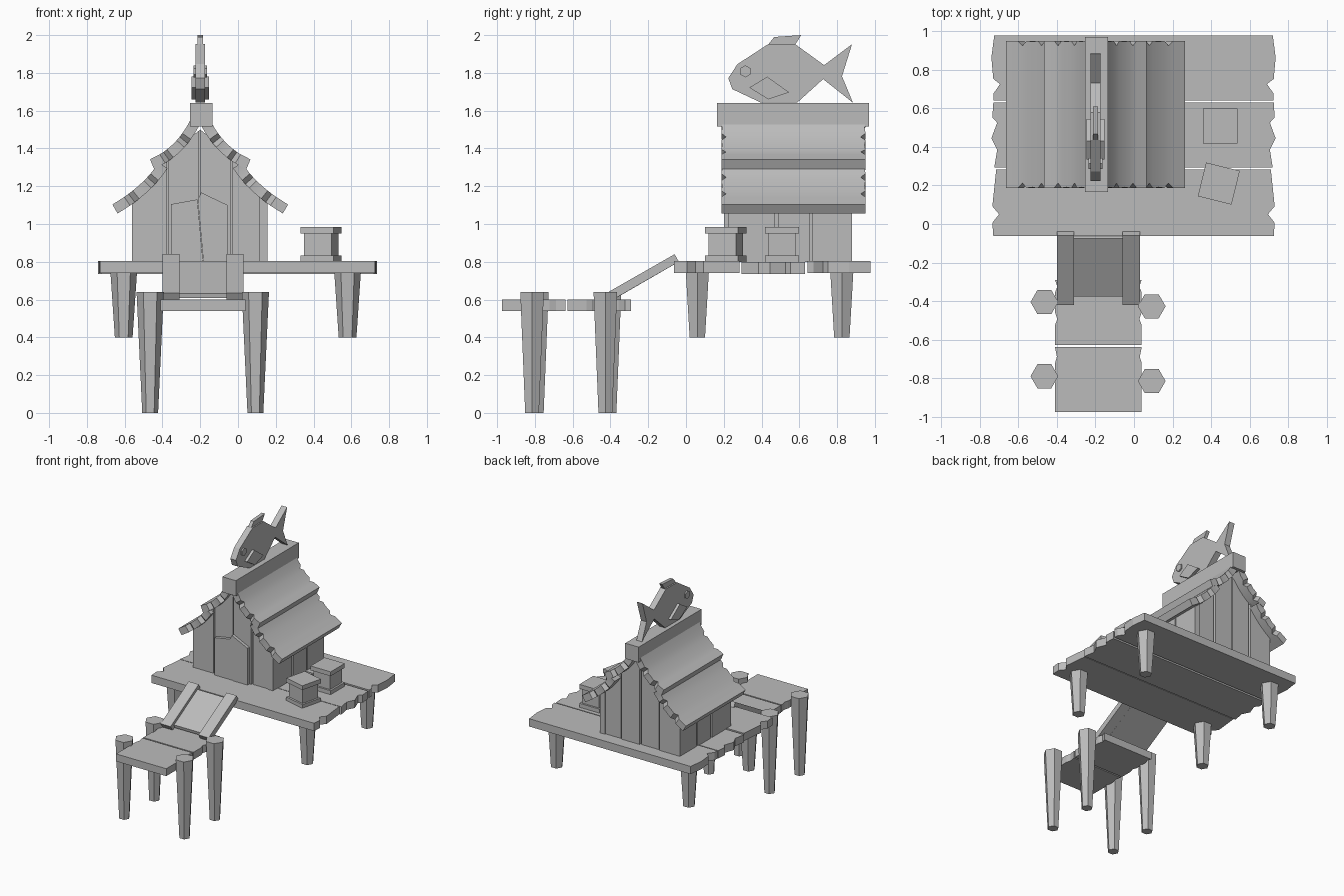
import bpy, bmesh, math
from mathutils import Matrix, Vector

cube = bpy.data.objects.get("Cube")
if cube:
    bpy.data.objects.remove(cube, do_unlink=True)

grey = bpy.data.materials.new("weathered_grey")
grey.use_nodes = True
COLOR = (0.5, 0.5, 0.5, 1)
grey.diffuse_color = COLOR
grey.node_tree.nodes["Principled BSDF"].inputs["Base Color"].default_value = COLOR

MID = -0.2  # house centre line


def finish(name, bm):
    bmesh.ops.recalc_face_normals(bm, faces=bm.faces)
    mesh = bpy.data.meshes.new(name)
    bm.to_mesh(mesh)
    bm.free()
    mesh.materials.append(grey)
    obj = bpy.data.objects.new(name, mesh)
    bpy.context.collection.objects.link(obj)
    return obj


def prism(name, outline, axis, lo, hi):
    """Extrude a 2D outline along an axis: x takes (y, z), y takes (x, z), z takes (x, y)."""
    i = "xyz".index(axis)

    def point(p, d):
        v = list(p)
        v.insert(i, d)
        return v
    bm = bmesh.new()
    a = [bm.verts.new(point(p, lo)) for p in outline]
    b = [bm.verts.new(point(p, hi)) for p in outline]
    bm.faces.new(a)
    bm.faces.new(b)
    for k in range(len(a)):
        n = (k + 1) % len(a)
        bm.faces.new((a[k], a[n], b[n], b[k]))
    return finish(name, bm)


def box(name, x0, x1, y0, y1, z0, z1):
    return prism(name, [(x0, y0), (x1, y0), (x1, y1), (x0, y1)], "z", z0, z1)


def post(name, x, y, z0, z1, r0, r1):
    bm = bmesh.new()
    place = Matrix.Translation((x, y, (z0 + z1) / 2)) @ Matrix.Rotation(math.pi / 6, 4, "Z")
    bmesh.ops.create_cone(bm, cap_ends=True, segments=6, radius1=r0, radius2=r1,
                          depth=z1 - z0, matrix=place)
    finish(name, bm)


def plank(name, x0, x1, y0, y1, z0, z1, left, right):
    """Floor board with ragged ends; each end lists (fraction along y, cut depth)."""
    at = lambda t: y0 + (y1 - y0) * t
    outline = [(x1 - d, at(t)) for t, d in right] + [(x0 + d, at(t)) for t, d in reversed(left)]
    prism(name, outline, "z", z0, z1)


# Deck boards
front_end = [(0, .01), (.2, .005), (.33, .04), (.45, .005), (1, .025)]
middle_end = [(0, .015), (.27, .03), (.45, 0), (.69, .03), (.77, .005), (1, .01)]
back_end = [(0, .01), (.1, .01), (.25, .045), (.33, .01), (.66, 0), (1, .015)]
for label, y0, y1, drop, end in (("front", -.063, .282, 0, front_end),
                                 ("middle", .293, .63, .004, middle_end),
                                 ("back", .642, .978, 0, back_end)):
    plank("deck_board_" + label, -.74, .735, y0, y1, .74 - drop, .803 - drop, end, end)

# Deck posts
for x in (-.605, .58):
    for y in (.06, .825):
        post("deck_post", x, y, .4, .74, .047, .07)

# Landing boards and posts
chipped = [(0, 0), (.3, 0), (.4, .012), (.5, 0), (.8, 0), (.9, .012), (1, 0)]
straight = [(0, 0), (.75, 0), (.85, .01), (1, 0)]
plank("landing_board_front", -.41, .04, -.975, -.638, .54, .6, straight, straight)
plank("landing_board_back", -.41, .04, -.627, -.29, .54, .6, chipped, chipped)
for x, y in ((-.465, -.405), (.092, -.427), (-.465, -.79), (.092, -.815)):
    post("landing_post", x, y, 0, .64, .042, .072)

# Ramp with side rails
rail = [(-.06, .84), (-.038, .8), (-.395, .595), (-.42, .635)]
for x in (-.4, -.06):
    prism("ramp_rail", rail, "x", x, x + .09)
prism("ramp_board", [(-.075, .805), (-.06, .787), (-.37, .608), (-.375, .632)], "x", -.32, -.05)


# House walls
def eave(x):
    d = abs(x - MID)
    return 1.5 - d * .8125 if d < .16 else 1.37 - (d - .16) * 1.05


def wall_board(name, x0, x1, y0, y1):
    xs = [x0, x1] + [x for x in (MID + .16, MID, MID - .16) if x0 < x < x1]
    prism(name, [(x0, .8), (x1, .8)] + [(x, eave(x)) for x in sorted([x0, x1] + xs[2:], reverse=True)],
          "y", y0, y1)


wall_board("house_core", -.54, .13, .26, .85)
edges = (-.562, -.372, -.205, -.035, .155)
for k in range(4):
    a, b = edges[k] + .005, edges[k + 1] - .005
    step = .008 * (k % 2)
    wall_board("front_wall_board", a, b, .225 + step, .27 + step)
    wall_board("back_wall_board", a, b, .835, .88 - step)
for y0, y1 in ((.225, .47), (.487, .655), (.667, .88)):
    for x0 in (-.562, .11):
        box("side_wall_board", x0, x0 + .045, y0, y1, .8, 1.16)

# Door
prism("door_left_board", [(-.355, .8), (-.185, .8), (-.215, 1.13), (-.355, 1.105)], "y", .205, .25)
prism("door_right_board", [(-.183, .8), (-.055, .8), (-.055, 1.1), (-.195, 1.167), (-.213, 1.13)],
      "y", .2, .25)


# Curved roof boards
def roof_board(name, start, bend, end, side):
    steps = ((0, 0), (.12, .004), (.24, 0), (.32, .025), (.4, 0), (.52, .004),
             (.64, 0), (.72, .025), (.8, 0), (1, 0))
    p, q, r = Vector(start), Vector(bend), Vector(end)
    bm = bmesh.new()
    rings = []
    for t, cut in steps:
        top = p * (1 - t) ** 2 + q * 2 * t * (1 - t) + r * t * t
        along = ((q - p) * (1 - t) + (r - q) * t).normalized()
        low = top + Vector((along.y, -along.x)) * .055
        rings.append([bm.verts.new((MID + side * v.x, y, v.y)) for v, y in
                      ((top, .187 + cut), (top, .95 - cut), (low, .95 - cut), (low, .187 + cut))])
    bm.faces.new(rings[0])
    bm.faces.new(rings[-1])
    for a, b in zip(rings, rings[1:]):
        for k in range(4):
            n = (k + 1) % 4
            bm.faces.new((a[k], a[n], b[n], b[k]))
    obj = finish(name, bm)
    bpy.ops.object.select_all(action="DESELECT")
    obj.select_set(True)
    bpy.context.view_layer.objects.active = obj
    bpy.ops.object.shade_smooth_by_angle(angle=math.radians(30))


for side in (-1, 1):
    roof_board("upper_roof_board", (.055, 1.545), (.13, 1.4), (.266, 1.342), side)
    roof_board("lower_roof_board", (.22, 1.325), (.3, 1.2), (.465, 1.103), side)
box("ridge_beam", -.255, -.135, .165, .97, 1.515, 1.64)

# Fish ornament
body = [(.224, 1.772), (.272, 1.846), (.435, 1.952), (.578, 1.952), (.731, 1.841), (.879, 1.952),
        (.826, 1.782), (.884, 1.642), (.726, 1.767), (.588, 1.642), (.398, 1.642), (.245, 1.714)]
prism("fish_body", body, "x", MID - .025, MID + .025)
prism("fish_back_fin", [(.435, 1.95), (.467, 1.99), (.61, 2), (.578, 1.95)], "x", MID - .014, MID + .014)
prism("fish_side_fins", [(.335, 1.722), (.43, 1.78), (.546, 1.697), (.436, 1.66)],
      "x", MID - .047, MID + .047)
eye = [(.314 + .032 * math.sin(k * math.pi / 3), 1.808 + .032 * math.cos(k * math.pi / 3)) for k in range(6)]
prism("fish_eyes", eye, "x", MID - .036, MID + .036)

# Crates
for x, y, turn in ((.447, .508, 0), (.44, .21, -14)):
    for part, h, z0, z1 in (("base", .09, .8, .832), ("body", .075, .832, .95), ("lid", .09, .95, .985)):
        crate = box("crate_" + part, -h, h, -h, h, z0, z1)
        crate.matrix_world = Matrix.Translation((x, y, 0)) @ Matrix.Rotation(math.radians(turn), 4, "Z")
